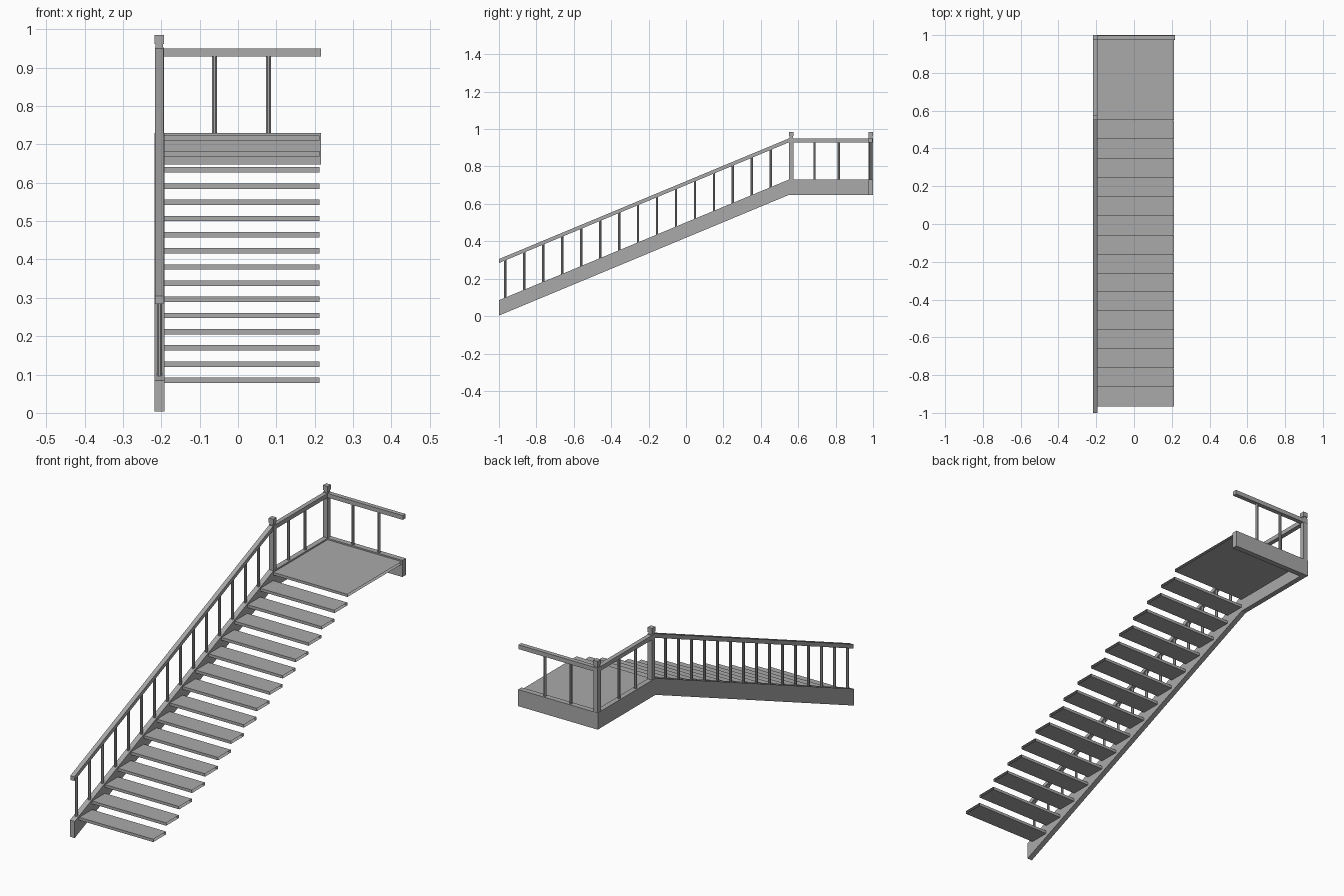
import bpy, bmesh, math
from mathutils import Matrix

cube = bpy.data.objects.get("Cube")
if cube:
    bpy.data.objects.remove(cube, do_unlink=True)

grey = bpy.data.materials.new("plain grey")
grey.use_nodes = True
grey.diffuse_color = (0.4, 0.4, 0.4, 1)
grey.node_tree.nodes["Principled BSDF"].inputs["Base Color"].default_value = (0.4, 0.4, 0.4, 1)

SLOPE = 0.645 / 1.55      # pitch of the flight
KINK = 0.55               # where the flight meets the landing
SIDE_X = -0.205           # centre line of the railing side


def finish(name, bm):
    mesh = bpy.data.meshes.new(name)
    bm.to_mesh(mesh)
    bm.free()
    mesh.materials.append(grey)
    obj = bpy.data.objects.new(name, mesh)
    bpy.context.collection.objects.link(obj)
    return obj


def box(name, x, y, z, open_ends=False):
    bm = bmesh.new()
    size = [b - a for a, b in (x, y, z)]
    mid = [(a + b) / 2 for a, b in (x, y, z)]
    bmesh.ops.create_cube(bm, size=1, matrix=Matrix.Translation(mid) @ Matrix.Diagonal((*size, 1)))
    if open_ends:
        bm.normal_update()
        ends = [f for f in bm.faces if abs(f.normal.x) > 0.9]
        bmesh.ops.delete(bm, geom=ends, context="FACES_ONLY")
    return finish(name, bm)


def side_profile(name, top, height, half_width):
    """Strip that climbs the flight and runs level along the landing."""
    low = top - SLOPE * (KINK + 1)
    line = [(-1, low), (KINK, top), (1, top)]
    outline = line + [(y, z - height) for y, z in reversed(line)]
    bm = bmesh.new()
    face = bm.faces.new([bm.verts.new((SIDE_X - half_width, y, z)) for y, z in outline])
    new = bmesh.ops.extrude_face_region(bm, geom=[face])["geom"]
    verts = [v for v in new if isinstance(v, bmesh.types.BMVert)]
    bmesh.ops.translate(bm, verts=verts, vec=(2 * half_width, 0, 0))
    bmesh.ops.recalc_face_normals(bm, faces=bm.faces)
    return finish(name, bm)


def baluster(name, x, y, bottom, top):
    bm = bmesh.new()
    turn = Matrix.Rotation(math.pi / 8, 4, "Z")
    place = Matrix.Translation((x, y, (bottom + top) / 2)) @ turn
    bmesh.ops.create_cone(bm, cap_ends=True, segments=8, radius1=0.007, radius2=0.007,
                          depth=top - bottom, matrix=place)
    return finish(name, bm)


def newel_post(name, y):
    for part, half, z in (("post", 0.012, (0.65, 0.953)),
                          ("neck", 0.01, (0.953, 0.962)),
                          ("cap", 0.0125, (0.962, 0.985))):
        box(f"{name}_{part}", (SIDE_X - half, SIDE_X + half), (y - half, y + half), z)


# Side stringer and handrail
side_profile("side_stringer", 0.73, 0.082, 0.013)
side_profile("side_handrail", 0.95, 0.021, 0.011)

# Treads and their balusters
for i in range(15):
    y, z = -0.965 + 0.101 * i, 0.078 + 0.0422 * i
    box(f"tread_{i + 1}", (-0.192, 0.213), (y, y + 0.1), (z, z + 0.014), True)
    by = -0.967 + 0.1015 * i
    base = 0.73 + SLOPE * (by - KINK)
    baluster(f"stair_baluster_{i + 1}", SIDE_X, by, base - 0.005, base + 0.205)

# Landing
box("landing_floor", (-0.192, 0.213), (KINK, 0.975), (0.71, 0.723), True)
box("back_beam", (-0.218, 0.217), (0.973, 1), (0.648, 0.73))
box("back_handrail", (SIDE_X, 0.217), (0.976, 0.998), (0.929, 0.95))
for i, y in enumerate((0.687, 0.817)):
    baluster(f"landing_baluster_{i + 1}", SIDE_X, y, 0.725, 0.935)
for i, x in enumerate((-0.061, 0.08)):
    baluster(f"back_baluster_{i + 1}", x, 0.986, 0.725, 0.935)

# Newel posts
newel_post("middle_newel", 0.563)
newel_post("corner_newel", 0.987)
